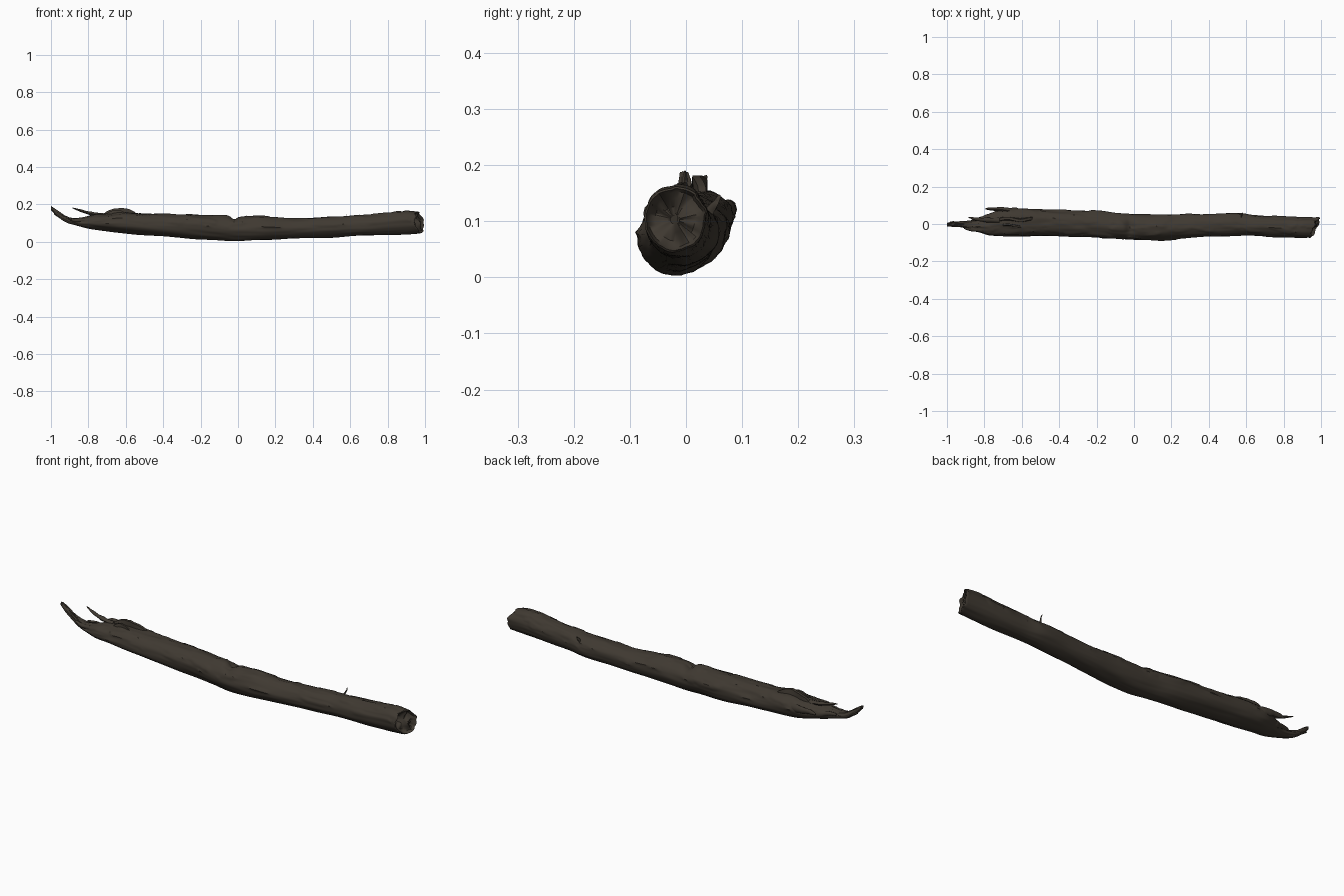
import bpy
import bmesh
import math
from mathutils import Vector, noise

if "Cube" in bpy.data.objects:
    bpy.data.objects.remove(bpy.data.objects["Cube"], do_unlink=True)

bark = bpy.data.materials.new("dark brown bark")
bark.use_nodes = True
bark.diffuse_color = (0.05, 0.041, 0.031, 1)
bark.node_tree.nodes["Principled BSDF"].inputs["Base Color"].default_value = bark.diffuse_color
bark.node_tree.nodes["Principled BSDF"].inputs["Roughness"].default_value = 0.9


def catmull(points, steps):
    """Smooth a list of equal-length tuples."""
    pts = [Vector(p) for p in points]
    pts = [pts[0] * 2 - pts[1]] + pts + [pts[-1] * 2 - pts[-2]]
    out = []
    for a, b, c, d in zip(pts, pts[1:], pts[2:], pts[3:]):
        for i in range(steps):
            t = i / steps
            out.append((b * 2 + (c - a) * t + (a * 2 - b * 5 + c * 4 - d) * t ** 2
                        + (b * 3 - a - c * 3 + d) * t ** 3) / 2)
    return out + [pts[-2]]


def loft(name, rings, smooth_angle):
    """Skin closed rings of points and close both ends."""
    bm = bmesh.new()
    loops = [[bm.verts.new(p) for p in ring] for ring in rings]
    n = len(loops[0])
    for a, b in zip(loops, loops[1:]):
        for i in range(n):
            j = (i + 1) % n
            bm.faces.new((a[i], a[j], b[j], b[i]))
    bm.faces.new(loops[0])
    bm.faces.new(loops[-1])
    bmesh.ops.recalc_face_normals(bm, faces=bm.faces)
    mesh = bpy.data.meshes.new(name)
    bm.to_mesh(mesh)
    bm.free()
    mesh.materials.append(bark)
    obj = bpy.data.objects.new(name, mesh)
    bpy.context.collection.objects.link(obj)
    bpy.ops.object.select_all(action="DESELECT")
    obj.select_set(True)
    bpy.context.view_layer.objects.active = obj
    bpy.ops.object.shade_smooth_by_angle(angle=math.radians(smooth_angle))
    return obj


def bump(x, centre, width):
    return math.exp(-((x - centre) / width) ** 2)


# Log outline: x, then back/front limits in y, then bottom/top limits in z
outline = [
    (-1.0, -0.012, 0.006, 0.170, 0.190),
    (-0.97, -0.015, 0.012, 0.140, 0.172),
    (-0.92, -0.018, 0.015, 0.104, 0.138),
    (-0.87, -0.035, 0.018, 0.088, 0.125),
    (-0.82, -0.045, 0.030, 0.075, 0.130),
    (-0.77, -0.060, 0.055, 0.066, 0.142),
    (-0.70, -0.064, 0.082, 0.055, 0.150),
    (-0.62, -0.066, 0.084, 0.045, 0.157),
    (-0.50, -0.066, 0.079, 0.036, 0.150),
    (-0.35, -0.068, 0.074, 0.025, 0.147),
    (-0.20, -0.070, 0.070, 0.014, 0.143),
    (-0.10, -0.078, 0.056, 0.008, 0.139),
    (0.0, -0.083, 0.050, 0.004, 0.136),
    (0.12, -0.086, 0.048, 0.010, 0.136),
    (0.25, -0.078, 0.053, 0.014, 0.125),
    (0.40, -0.067, 0.053, 0.020, 0.130),
    (0.55, -0.062, 0.059, 0.026, 0.135),
    (0.65, -0.065, 0.046, 0.031, 0.141),
    (0.80, -0.071, 0.041, 0.037, 0.154),
    (0.90, -0.074, 0.037, 0.042, 0.164),
    (0.965, -0.075, 0.036, 0.046, 0.160),
]
SIDES = 56


def log_ring(station, inset=1.0, push=0.0):
    x, y0, y1, z0, z1 = station
    cy, cz, ry, rz = (y0 + y1) / 2, (z0 + z1) / 2, (y1 - y0) / 2, (z1 - z0) / 2
    ring = []
    for i in range(SIDES):
        a = math.tau * i / SIDES
        c, s = math.cos(a), math.sin(a)
        # long grain ridges, broad lumps and a ragged raised bark layer
        r = 1 + 0.07 * noise.noise((x * 5, c * 1.3, s * 1.3))
        r += 0.035 * noise.noise((x * 7 + 9, c * 5, s * 5))
        edge = noise.noise((x * 9, c * 2 + 4, s * 2)) + 0.35 * noise.noise((x * 30, c * 4, s * 4))
        if s > 0.1 and edge > 0.12:
            r += 0.05
        # bite across the top, and rough broken wood at the splintered end
        r -= 0.32 * bump(x, -0.02, 0.022) * max(0, s) ** 4
        r += 0.3 * max(0, -x - 0.62) / 0.3 * noise.noise((x * 12, c * 3, s * 3)) * (0.4 + 0.6 * max(0, s))
        # slanted, chipped sawn end
        end = max(0, (x - 0.85) / 0.115) ** 2
        dx = end * (0.022 * c - 0.008 * s + 0.014 * noise.noise((c * 2, s * 2, 3)))
        dx += end * push * (1 + noise.noise((c * 2 * inset, s * 2 * inset, 7)))
        ring.append((x + dx, cy + ry * r * c * inset, max(0.0, cz + rz * r * s * inset)))
    return ring


stations = catmull(outline, 10)
rings = [log_ring(st) for st in stations]
# Rough hollow in the cut end
for inset, push in ((0.94, 0.004), (0.85, -0.01), (0.65, -0.018), (0.4, -0.02), (0.15, -0.018)):
    rings.append(log_ring(stations[-1], inset, push))
loft("log_body", rings, 40)


def splinter(name, path, width, height):
    """Flattened sliver of wood that tapers along a path."""
    points = catmull(path, 6)
    rings = []
    for k, p in enumerate(points):
        t = k / (len(points) - 1)
        size = (1 - t) ** 0.6 * 0.85 + 0.15
        size *= 1 + 0.3 * noise.noise(p * 40)
        rings.append([p + Vector((0, math.cos(a) * width, math.sin(a) * height)) * size
                      for a in (math.tau * i / 8 for i in range(8))])
    return loft(name, rings, 50)


# Torn slivers at the broken end
splinter("upper_sliver", [(-0.72, 0.02, 0.142), (-0.79, 0.022, 0.152),
                          (-0.84, 0.026, 0.166), (-0.885, 0.036, 0.181)], 0.014, 0.011)
splinter("back_sliver", [(-0.64, 0.066, 0.112), (-0.71, 0.078, 0.120),
                         (-0.76, 0.080, 0.124), (-0.795, 0.082, 0.121)], 0.015, 0.022)
splinter("front_sliver", [(-0.70, -0.040, 0.110), (-0.80, -0.032, 0.116),
                          (-0.87, -0.028, 0.114), (-0.91, -0.022, 0.126)], 0.018, 0.016)
splinter("lower_sliver", [(-0.82, -0.010, 0.10), (-0.90, -0.004, 0.108),
                          (-0.95, 0.006, 0.132), (-0.985, 0.010, 0.150)], 0.014, 0.013)
splinter("middle_sliver", [(-0.72, 0.045, 0.10), (-0.79, 0.035, 0.105),
                           (-0.83, 0.026, 0.114), (-0.87, 0.020, 0.116)], 0.018, 0.022)


# Lifted bark flake above the broken end
def bark_flake(name, x0, x1, y, z, rise, thickness):
    rings = []
    for k in range(17):
        t = k / 16
        x = x0 + (x1 - x0) * t
        lift = rise * math.sin(math.pi * t) ** 0.7 * (1 + 0.4 * noise.noise((x * 30, y, 1)))
        lean = 0.012 * noise.noise((x * 14, 5, y))
        rings.append([(x, y - thickness, z - 0.03), (x, y + thickness, z - 0.03),
                      (x, y + thickness * 0.5 + lean, z + lift),
                      (x, y - thickness * 0.5 + lean, z + lift)])
    return loft(name, rings, 35)


bark_flake("tall_bark_flake", -0.72, -0.54, 0.025, 0.148, 0.033, 0.014)
bark_flake("low_bark_flake", -0.70, -0.60, -0.008, 0.150, 0.020, 0.009)

# Small twig stub on the back
splinter("twig_stub", [(0.57, 0.035, 0.105), (0.575, 0.045, 0.122),
                       (0.58, 0.054, 0.134), (0.578, 0.060, 0.146)], 0.009, 0.009)
